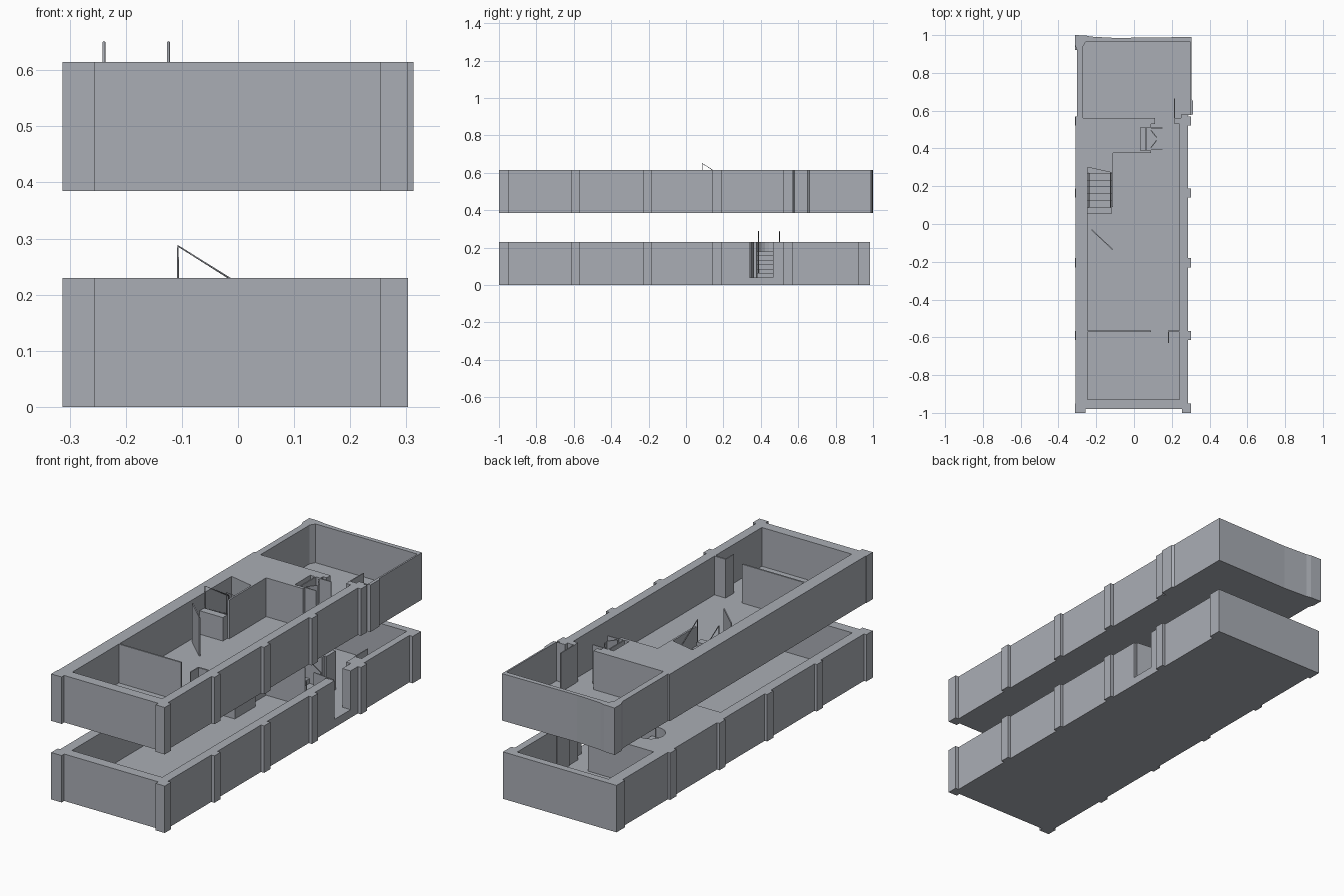
import bpy, bmesh, math
from mathutils import Vector

cube = bpy.data.objects.get("Cube")
if cube:
    bpy.data.objects.remove(cube, do_unlink=True)

COLOUR = (0.40, 0.42, 0.46, 1)
grey = bpy.data.materials.new("wall_grey")
grey.use_nodes = True
grey.diffuse_color = COLOUR
grey.node_tree.nodes["Principled BSDF"].inputs["Base Color"].default_value = COLOUR


def prism(name, outline, z0, z1):
    """Extrude a plan outline from z0 to z1."""
    bm = bmesh.new()
    face = bm.faces.new([bm.verts.new((x, y, z0)) for x, y in outline])
    top = bmesh.ops.extrude_face_region(bm, geom=[face])["geom"]
    verts = [v for v in top if isinstance(v, bmesh.types.BMVert)]
    bmesh.ops.translate(bm, verts=verts, vec=(0, 0, z1 - z0))
    bmesh.ops.recalc_face_normals(bm, faces=bm.faces)
    mesh = bpy.data.meshes.new(name)
    bm.to_mesh(mesh)
    bm.free()
    mesh.materials.append(grey)
    obj = bpy.data.objects.new(name, mesh)
    bpy.context.collection.objects.link(obj)
    return obj


def rect(x0, x1, y0, y1):
    return [(x0, y0), (x1, y0), (x1, y1), (x0, y1)]


def box(name, x0, x1, y0, y1, z0, z1):
    return prism(name, rect(x0, x1, y0, y1), z0, z1)


def leaf(name, a, b, z0, z1, t=0.005):
    """Thin upright panel between two plan points."""
    a, b = Vector(a), Vector(b)
    side = (b - a).orthogonal().normalized() * t / 2
    return prism(name, [a - side, b - side, b + side, a + side], z0, z1)


def cut(obj, cutters):
    """Carve rooms out of a solid block and bake the result."""
    for c in cutters:
        mod = obj.modifiers.new("room", "BOOLEAN")
        mod.operation, mod.solver, mod.object = "DIFFERENCE", "EXACT", c
    deps = bpy.context.evaluated_depsgraph_get()
    obj.data = bpy.data.meshes.new_from_object(obj.evaluated_get(deps))
    obj.modifiers.clear()
    for c in cutters:
        bpy.data.objects.remove(c, do_unlink=True)


def rail(name, points, along_x, side, width=0.005):
    """Flat handrail band following (distance, height) points."""
    curve = bpy.data.curves.new(name, "CURVE")
    curve.dimensions = "3D"
    curve.bevel_depth = width / 2
    curve.bevel_resolution = 0
    spline = curve.splines.new("POLY")
    spline.points.add(len(points) - 1)
    for p, (d, z) in zip(spline.points, points):
        p.co = (d, side, z, 1) if along_x else (side, d, z, 1)
    curve.materials.append(grey)
    bpy.context.collection.objects.link(bpy.data.objects.new(name, curve))


SLAB, TALL, UP = 0.04, 0.23, 0.385
F2, T2 = UP + SLAB, UP + TALL
RIBS = (-0.59, -0.205, 0.165, 0.545)

# Lower storey block with its rooms
lower = prism("lower_storey", rect(-0.30, 0.285, -0.98, 0.985), 0, TALL)
stair_slot = [(-0.12 + 0.065 * math.cos(a), 0.443 + 0.065 * math.sin(a))
              for a in (math.radians(90 + 18 * i) for i in range(11))]
stair_slot += [(0.15, 0.378), (0.15, 0.508)]
cut(lower, [
    prism("main_room", [(-0.25, -0.93), (0.24, -0.93), (0.24, 0.53), (0.1, 0.53),
                        (0.1, 0.375), (-0.11, 0.375), (-0.11, 0.25), (-0.08, 0.25),
                        (-0.08, 0.09), (-0.25, 0.09)], SLAB, 1),
    prism("stair_room", stair_slot, SLAB, 1),
    box("back_room", -0.245, 0.25, 0.6, 0.95, SLAB, 1),
    box("back_doorway", 0.11, 0.215, 0.5, 0.7, SLAB, 1),
    box("entrance", 0.2, 0.4, 0.34, 0.465, SLAB, 1),
])
leaf("entrance_door", (0.275, 0.346), (0.16, 0.36), SLAB, TALL)
leaf("lower_back_door", (0.213, 0.6), (0.213, 0.7), SLAB, TALL)

# Upper storey block with its rooms
upper = prism("upper_storey", [
    (-0.31, -0.98), (0.285, -0.98), (0.285, 0.575), (0.313, 0.58), (0.313, 0.65),
    (0.305, 0.66), (0.305, 0.99), (-0.1, 0.985), (-0.23, 0.992), (-0.255, 0.998),
    (-0.313, 1), (-0.313, 0.95), (-0.302, 0.92), (-0.302, 0.57), (-0.31, 0.57)], UP, T2)
cut(upper, [prism("upper_rooms", [
    (-0.247, -0.93), (0.24, -0.93), (0.24, 0.53), (0.215, 0.53), (0.215, 0.56),
    (0.25, 0.56), (0.25, 0.58), (0.297, 0.58), (0.297, 0.965), (-0.255, 0.965),
    (-0.27, 0.94), (-0.27, 0.56), (0.11, 0.56), (0.11, 0.53), (0.09, 0.53),
    (0.09, 0.51), (0.035, 0.51), (0.035, 0.39), (0.09, 0.39), (0.09, 0.375),
    (-0.11, 0.375), (-0.11, 0.27), (-0.245, 0.3)], F2, 1)])

# Outer pilasters
for i, y in enumerate(RIBS):
    for storey, z in (("lower", 0), ("upper", UP)):
        box(f"{storey}_left_pilaster_{i}", 0.28, 0.302, y - 0.024, y + 0.024, z, z + TALL)
    box(f"lower_right_pilaster_{i}", -0.313, -0.29, y - 0.024, y + 0.024, 0, TALL)
for storey, z in (("lower", 0), ("upper", UP)):
    box(f"{storey}_front_right_corner", -0.313, -0.256, -1, -0.95, z, z + TALL)
    box(f"{storey}_front_left_corner", 0.254, 0.303, -1, -0.95, z, z + TALL)
box("lower_back_left_corner", 0.27, 0.303, 0.92, 0.985, 0, TALL)
box("lower_back_right_corner", -0.313, -0.28, 0.92, 0.985, 0, TALL)

# Upper partitions and open doors
box("front_partition", -0.25, 0.09, -0.571, -0.563, F2, T2)
box("front_partition_stub", 0.18, 0.245, -0.571, -0.563, F2, T2)
box("stair_wall", -0.119, -0.11, 0.09, 0.28, F2, T2)
leaf("front_room_door", (0.182, -0.565), (0.182, -0.63), F2, T2)
leaf("landing_door", (-0.225, -0.03), (-0.113, -0.135), F2, T2)
leaf("back_room_door", (0.215, 0.55), (0.215, 0.665), F2, T2)
box("closet_back", 0.06, 0.066, 0.39, 0.51, F2, T2)
for n, y, s in (("near", 0.393, 1), ("far", 0.508, -1)):
    leaf(f"closet_{n}_side", (0.09, y), (0.15, y), F2, T2)
    leaf(f"closet_{n}_door", (0.09, y + s * 0.012), (0.12, y + s * 0.05), F2, T2)

# Stairs: upper flight climbs to the front, lower flight climbs to the right
STEPS = 6
for i in range(STEPS):
    h = (i + 1) / STEPS
    y = 0.27 - i * 0.036
    box(f"upper_step_{i}", -0.246, -0.12, y - 0.036, y, F2, F2 + 0.115 * h)
    x = 0.11 - i * 0.038
    box(f"lower_step_{i}", x - 0.038, x, 0.38, 0.505, SLAB, SLAB + 0.14 * h)

# Handrails on both sides of each flight
for n, x in (("right", -0.239), ("left", -0.124)):
    rail(f"upper_{n}_handrail", [(0.087, 0.535), (0.087, 0.65), (0.27, 0.533), (0.27, F2)], False, x)
for n, y in (("near", 0.387), ("far", 0.501)):
    rail(f"lower_{n}_handrail", [(-0.107, 0.17), (-0.107, 0.287), (0.1, 0.157), (0.1, SLAB)], True, y)
